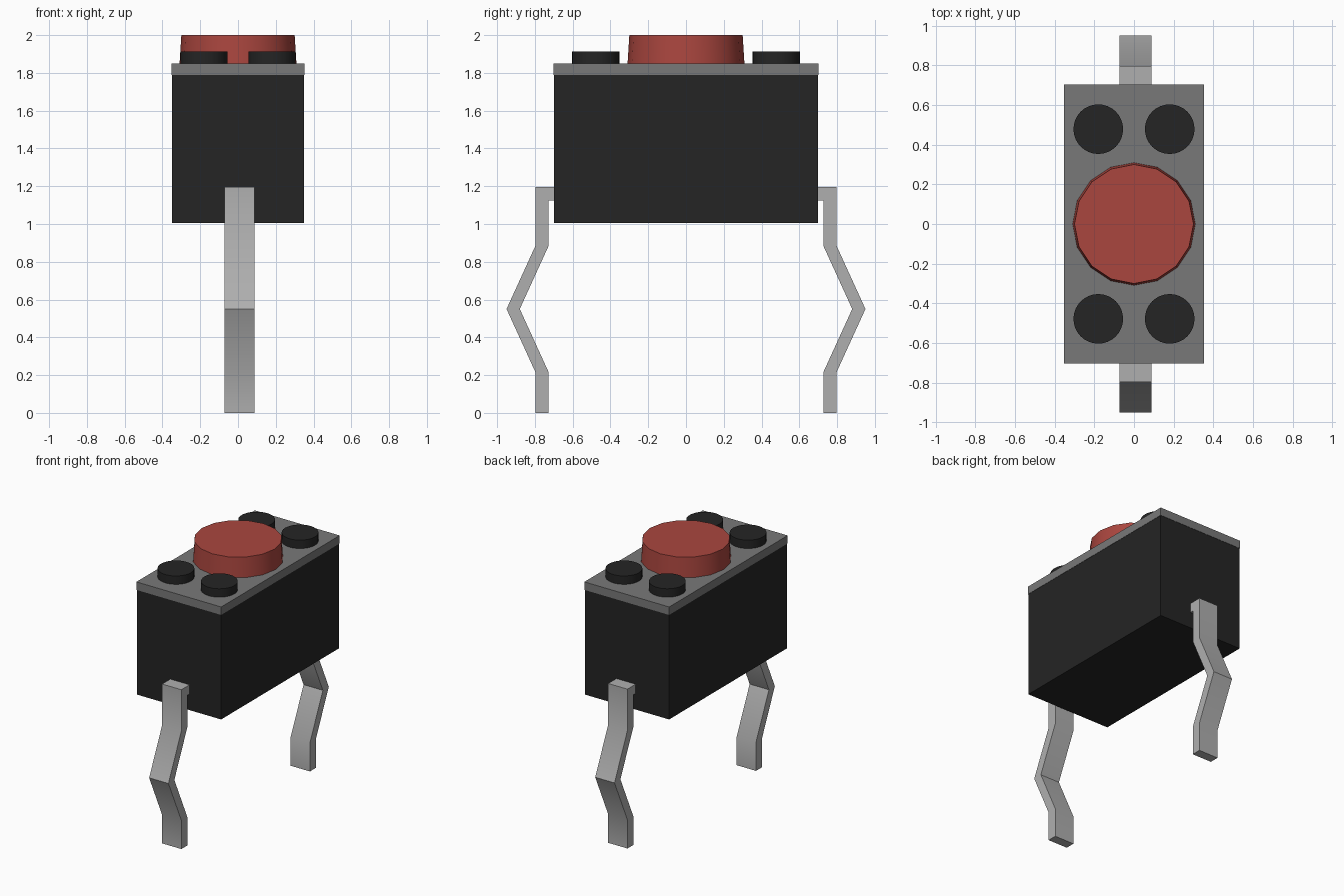
import bpy
import bmesh
import math

cube = bpy.data.objects.get("Cube")
if cube:
    bpy.data.objects.remove(cube, do_unlink=True)


def material(name, rgb):
    m = bpy.data.materials.new(name)
    m.use_nodes = True
    m.diffuse_color = (*rgb, 1)
    bsdf = next(n for n in m.node_tree.nodes if n.type == 'BSDF_PRINCIPLED')
    bsdf.inputs["Base Color"].default_value = (*rgb, 1)
    return m


BLACK = material("black plastic", (0.018, 0.018, 0.018))
GREY = material("grey plate", (0.19, 0.19, 0.19))
METAL = material("light metal", (0.43, 0.43, 0.43))
RED = material("red plastic", (0.40, 0.061, 0.049))


def finish(name, bm, mat, smooth=False):
    bmesh.ops.recalc_face_normals(bm, faces=bm.faces[:])
    mesh = bpy.data.meshes.new(name)
    bm.to_mesh(mesh)
    bm.free()
    mesh.materials.append(mat)
    ob = bpy.data.objects.new(name, mesh)
    bpy.context.collection.objects.link(ob)
    if smooth:
        bpy.ops.object.select_all(action='DESELECT')
        ob.select_set(True)
        bpy.context.view_layer.objects.active = ob
        bpy.ops.object.shade_smooth_by_angle(angle=math.radians(30))
    return ob


def box(name, half_x, half_y, z0, z1, mat):
    bm = bmesh.new()
    bmesh.ops.create_cube(bm, size=1)
    for v in bm.verts:
        v.co = (v.co.x * 2 * half_x, v.co.y * 2 * half_y,
                z0 + (v.co.z + 0.5) * (z1 - z0))
    return finish(name, bm, mat)


def disc(name, x, y, z0, z1, r0, r1, sides, mat):
    bm = bmesh.new()
    bmesh.ops.create_cone(bm, cap_ends=True, segments=sides,
                          radius1=r0, radius2=r1, depth=z1 - z0)
    bmesh.ops.translate(bm, verts=bm.verts[:], vec=(x, y, (z0 + z1) / 2))
    return finish(name, bm, mat, smooth=True)


# Housing and its cover plate
box("housing", 0.35, 0.70, 1.005, 1.79, BLACK)
box("cover_plate", 0.352, 0.702, 1.79, 1.85, GREY)

# Tapered push button
disc("push_button", 0, 0, 1.84, 2.0, 0.31, 0.30, 16, RED)

# Four corner pegs
for sx, side in ((-1, "right"), (1, "left")):
    for sy, end in ((-1, "front"), (1, "back")):
        disc(f"peg_{end}_{side}", sx * 0.18, sy * 0.478, 1.84, 1.913,
             0.125, 0.125, 32, BLACK)

# Bent legs: a side profile in (y, z), extruded across x
PROFILE = [(0.69, 1.195), (0.797, 1.195), (0.797, 0.885), (0.95, 0.55),
           (0.797, 0.215), (0.797, 0), (0.727, 0), (0.727, 0.215),
           (0.88, 0.55), (0.727, 0.885), (0.727, 1.125), (0.69, 1.125)]
for sy, end in ((-1, "front"), (1, "back")):
    bm = bmesh.new()
    face = bm.faces.new([bm.verts.new((-0.072, sy * y, z)) for y, z in PROFILE])
    ext = bmesh.ops.extrude_face_region(bm, geom=[face])
    moved = [g for g in ext["geom"] if isinstance(g, bmesh.types.BMVert)]
    bmesh.ops.translate(bm, verts=moved, vec=(0.16, 0, 0))
    finish(f"leg_{end}", bm, METAL, smooth=True)
